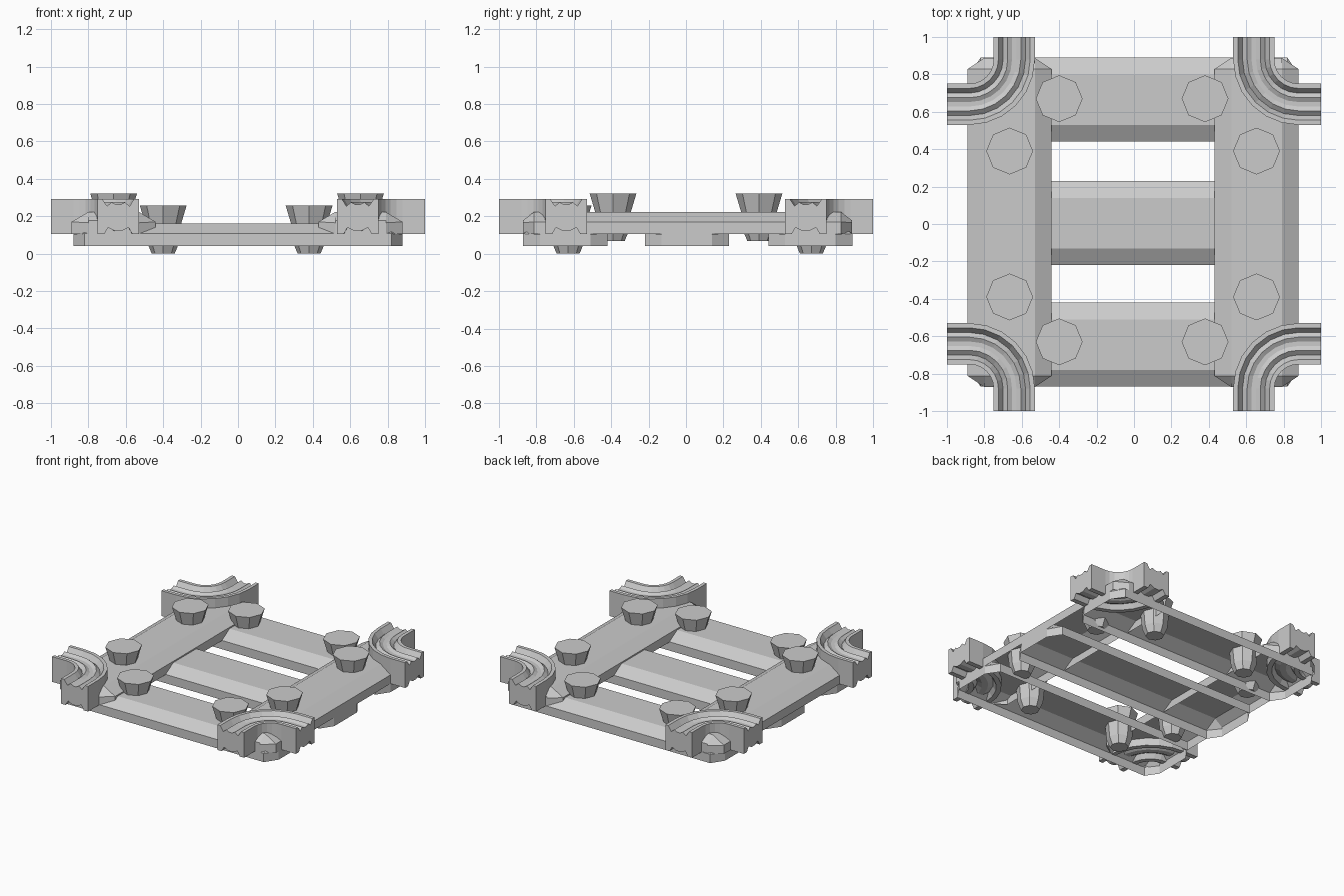
import bpy, bmesh, math
from mathutils import Matrix, Vector

cube = bpy.data.objects.get("Cube")
if cube:
    bpy.data.objects.remove(cube, do_unlink=True)

grey = bpy.data.materials.new("plain grey")
grey.use_nodes = True
GREY = (0.6, 0.6, 0.6, 1)
grey.diffuse_color = GREY
grey.node_tree.nodes["Principled BSDF"].inputs["Base Color"].default_value = GREY


def loft(name, rings, matrix=Matrix(), closed=True, caps=True):
    """Skin a list of equal-length rings into a flat-shaded object."""
    bm = bmesh.new()
    rows = [[bm.verts.new(p) for p in ring] for ring in rings]
    n = len(rows[0])
    for a, b in zip(rows, rows[1:]):
        for i in range(n if closed else n - 1):
            j = (i + 1) % n
            bm.faces.new((a[i], a[j], b[j], b[i]))
    if caps:
        bm.faces.new(rows[0])
        bm.faces.new(rows[-1][::-1])
    bm.transform(matrix)
    bmesh.ops.recalc_face_normals(bm, faces=bm.faces)
    mesh = bpy.data.meshes.new(name)
    bm.to_mesh(mesh)
    bm.free()
    mesh.materials.append(grey)
    obj = bpy.data.objects.new(name, mesh)
    bpy.context.collection.objects.link(obj)
    return obj


def beam(name, location, turn=0.0):
    """Hollow bevelled board along y, open underneath, with clipped ends."""
    wide, narrow, body, tip = 0.225, 0.135, 0.82, 0.88
    full = [(-wide, 0), (-wide, 0.065), (-narrow, 0.118),
            (narrow, 0.118), (wide, 0.065), (wide, 0)]
    end = [(-narrow, 0), (-narrow, 0.06), (-narrow, 0.072),
           (narrow, 0.072), (narrow, 0.06), (narrow, 0)]
    rings = [[(x, y, z) for x, z in section] for y, section in
             ((-tip, end), (-body, full), (body, full), (tip, end))]
    place = Matrix.Translation(location) @ Matrix.Rotation(turn, 4, 'Z')
    return loft(name, rings, place, closed=False)


def bolt(name, location):
    """Eight-sided tapered peg, placed by its head."""
    rings = [[(r * math.cos(k * math.tau / 8), r * math.sin(k * math.tau / 8), z)
              for k in range(8)]
             for r, z in ((0.125, 0), (0.095, -0.1), (0.085, -0.2), (0.062, -0.255))]
    return loft(name, rings, Matrix.Translation(location))


def bracket(name, sx, sy):
    """Grooved rail swept round a quarter bend, hollow side facing outwards."""
    half = [(0.11, 0.292), (0.085, 0.292), (0.06, 0.254), (0.035, 0.275), (0.012, 0.262)]
    top = half + [(-u, z) for u, z in reversed(half)]
    low = [(0.11, 0.105), (0.075, 0.105), (0.055, 0.14), (0.02, 0.122)]
    bottom = [(-u, z) for u, z in low] + low[::-1]
    section = top + bottom
    c, radius, steps = 0.88, 0.24, 6
    path = [((1, c - radius), (0, -1))]
    for k in range(steps + 1):
        a = math.pi / 2 * k / steps
        d = (-math.sin(a), -math.cos(a))
        path.append(((c + radius * d[0], c + radius * d[1]), d))
    path.append(((c - radius, 1), (-1, 0)))
    rings = [[(p[0] + u * d[0], p[1] + u * d[1], z) for u, z in section]
             for p, d in path]
    return loft(name, rings, Matrix.Diagonal((sx, sy, 1, 1)))


# Cross planks
for label, y in (("front", -0.645), ("middle", 0.005), ("back", 0.665)):
    beam(label + "_plank", (0, y, 0.042), math.pi / 2)

# Side rails lying on the planks, and the pegs through both layers
for side, sx, rail_x, peg_x in (("left", 1, 0.655, 0.38), ("right", -1, -0.665, -0.4)):
    beam(side + "_rail", (rail_x, 0.008, 0.105))
    for end, sy in (("front", -1), ("back", 1)):
        bolt(f"{end}_{side}_rail_peg", (rail_x, sy * 0.39, 0.322))
        bolt(f"{end}_{side}_plank_peg", (peg_x, sy * 0.65 + 0.02, 0.257))
        bracket(f"{end}_{side}_corner_bracket", sx, sy)
